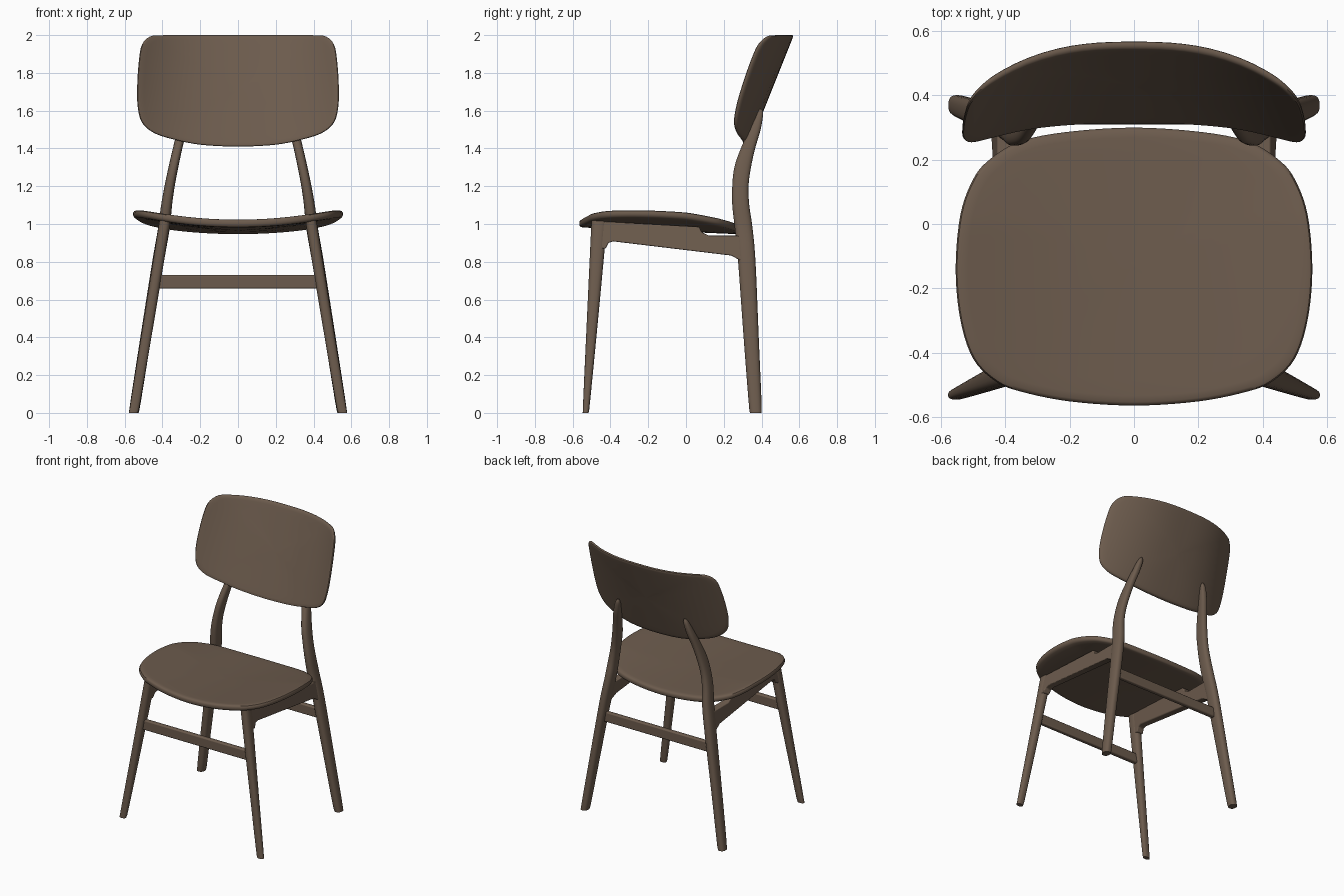
import bpy, bmesh, math
from mathutils import Vector

if "Cube" in bpy.data.objects:
    bpy.data.objects.remove(bpy.data.objects["Cube"])

wood = bpy.data.materials.new("brown wood")
wood.diffuse_color = (0.150, 0.105, 0.074, 1)
wood.use_nodes = True
wood.node_tree.nodes["Principled BSDF"].inputs["Base Color"].default_value = wood.diffuse_color


def make(name, verts, faces, bevel=0.0):
    me = bpy.data.meshes.new(name)
    me.from_pydata(verts, [], faces)
    bm = bmesh.new()
    bm.from_mesh(me)
    bmesh.ops.recalc_face_normals(bm, faces=bm.faces)
    bm.to_mesh(me)
    bm.free()
    me.materials.append(wood)
    ob = bpy.data.objects.new(name, me)
    bpy.context.collection.objects.link(ob)
    if bevel:
        mod = ob.modifiers.new("rounded edges", 'BEVEL')
        mod.width, mod.segments = bevel, 3
    bpy.ops.object.select_all(action='DESELECT')
    ob.select_set(True)
    bpy.context.view_layer.objects.active = ob
    bpy.ops.object.shade_smooth_by_angle(angle=math.radians(40))
    return ob


def spline(points, steps, closed=False):
    """Catmull-Rom curve through points of any dimension."""
    n, out = len(points), []
    get = lambda i: Vector(points[i % n] if closed else points[min(max(i, 0), n - 1)])
    for i in range(n if closed else n - 1):
        a, b, c, d = (get(i + k) for k in (-1, 0, 1, 2))
        for s in range(steps):
            t = s / steps
            out.append(0.5 * (2 * b + (c - a) * t + (2 * a - 5 * b + 4 * c - d) * t * t
                              + (3 * b - a - 3 * c + d) * t ** 3))
    return out if closed else out + [get(n - 1)]


def skin(name, rings):
    """Joins equal rings of points and caps both ends."""
    n = len(rings[0])
    verts = [p for r in rings for p in r]
    faces = [(k * n + i, k * n + (i + 1) % n, (k + 1) * n + (i + 1) % n, (k + 1) * n + i)
             for k in range(len(rings) - 1) for i in range(n)]
    faces += [tuple(range(n)), tuple(range(len(verts) - n, len(verts)))]
    return make(name, verts, faces)


def leg(name, stations, side, steps):
    """Tapered oval leg; stations are (x, y, z, half width, half depth)."""
    rings = []
    for x, y, z, rx, ry in spline(stations, steps):
        ring = []
        for i in range(24):
            a = math.tau * i / 24
            c, s = math.cos(a), math.sin(a)
            ring.append((side * (x + rx * math.copysign(abs(c) ** 0.8, c)),
                         y + ry * math.copysign(abs(s) ** 0.8, s), max(z, 0)))
        rings.append(ring)
    skin(name, rings)


def panel(name, half, centre, thickness, place):
    """Bent plywood panel with rounded rim; place(u, v, depth) bends it."""
    outline = spline(half + [(-u, v) for u, v in half[-2:0:-1]], 5, closed=True)
    edge = [(0.03, 0), (0.25, 0), (0.45, 0), (0.65, 0), (0.82, 0), (0.93, 0), (0.975, 0.03),
            (0.992, 0.14), (1.0, 0.35)]
    prof = edge + [(s, 1 - t) for s, t in reversed(edge)]
    skin(name, [[place(u * s, centre + (v - centre) * s, t * thickness) for u, v in outline]
                for s, t in prof])


# Seat: dished across its width, sloping down to the back
def seat_place(x, y, depth):
    rise = 0.22 - 0.25 * max(0, y)
    return (x, y, 1.0 - 0.043 * y + rise * x * x - depth)


panel("seat", [(0, -.565), (.2, -.552), (.35, -.522), (.43, -.49), (.5, -.42), (.54, -.3),
               (.555, -.14), (.54, .03), (.5, .14), (.45, .2), (.36, .255), (.22, .285), (0, .3)],
      -0.13, 0.042, seat_place)


# Backrest: leaning back, ends wrapping forward
def back_place(x, z, depth):
    wrap = 0.115 + 0.1 * (z - 1.5)
    return (x, 0.545 - 0.4 * (2 - z) - wrap * (abs(x) / 0.52) ** 2.6 + depth, z)


panel("backrest", [(0, 1.41), (.2, 1.42), (.35, 1.45), (.45, 1.485), (.51, 1.54), (.532, 1.63),
                   (.533, 1.75), (.523, 1.88), (.508, 1.95), (.47, 1.99), (.41, 1.999),
                   (.2, 2.0), (0, 2.0)],
      1.71, 0.026, back_place)

front = [(.552, -.53, 0, .018, .012), (.549, -.529, .02, .025, .017),
         (.468, -.494, .51, .028, .03), (.385, -.458, 1.025, .03, .042)]
rear = [(.55, .369, 0, .02, .025), (.548, .368, .02, .027, .033), (.488, .345, .4, .029, .04),
        (.423, .322, .8, .031, .046), (.392, .305, .98, .031, .047), (.378, .29, 1.1, .029, .045),
        (.362, .288, 1.2, .027, .043), (.342, .3, 1.3, .026, .044), (.32, .328, 1.4, .025, .038),
        (.295, .365, 1.5, .024, .03), (.275, .389, 1.58, .018, .019), (.268, .396, 1.61, .006, .006)]
# Side rail outline (y, z) with the notch that frees the back of the seat
rail = [(-.47, 1.015), (.07, .985), (.083, .957), (.12, .938), (.29, .938), (.3, .8),
        (.272, .815), (.24, .833), (-.385, .908), (-.41, .9), (-.425, .87), (-.46, .87)]

for side, label in ((-1, "left"), (1, "right")):
    leg("front_leg_" + label, front, side, 6)
    leg("back_leg_" + label, rear, side, 5)
    n = len(rail)
    verts = [(side * (.552 - .163 * z + dx), y, z) for dx in (-.026, .026) for y, z in rail]
    faces = [tuple(range(n)), tuple(range(n, 2 * n))]
    faces += [(i, (i + 1) % n, n + (i + 1) % n, n + i) for i in range(n)]
    make("side_rail_" + label, verts, faces, 0.006)

# Stretchers between the legs
for name, y in (("front_stretcher", -.481), ("back_stretcher", .326)):
    verts = [(x, y + dy, z) for x, z in ((-.43, .658), (.43, .658), (.43, .73), (-.43, .73))
             for dy in (-.016, .016)]
    make(name, verts, [(0, 2, 4, 6), (1, 3, 5, 7), (0, 1, 3, 2), (2, 3, 5, 4),
                       (4, 5, 7, 6), (6, 7, 1, 0)], 0.008)
